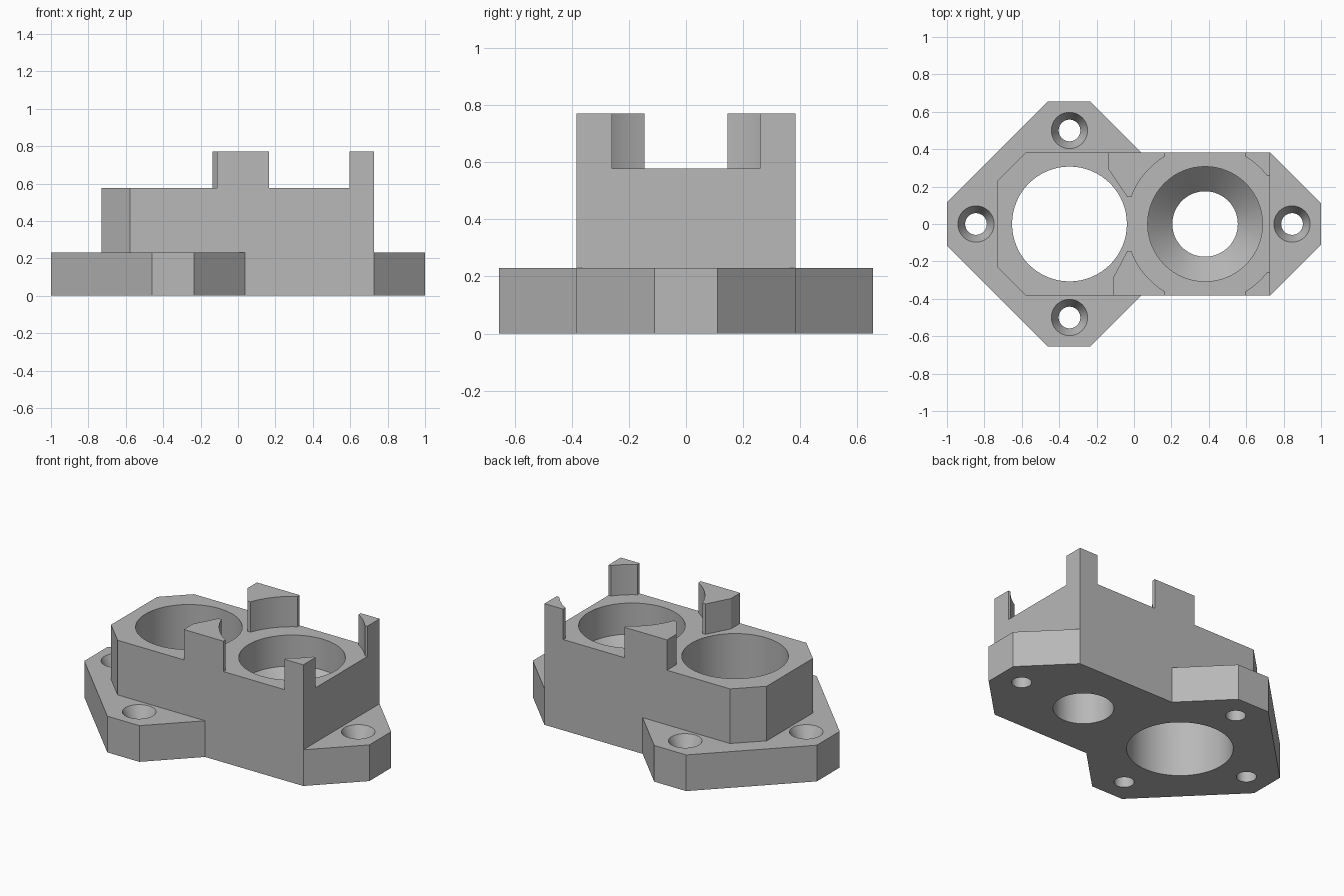
import bpy, bmesh, math

cube = bpy.data.objects.get("Cube")
if cube:
    bpy.data.objects.remove(cube, do_unlink=True)

grey = bpy.data.materials.new("mid_grey")
grey.use_nodes = True
colour = (0.48, 0.48, 0.48, 1)
grey.diffuse_color = colour
grey.node_tree.nodes["Principled BSDF"].inputs["Base Color"].default_value = colour

FLANGE_TOP, BODY_TOP, POST_TOP = 0.23, 0.577, 0.77
HALF = 0.383                      # half depth of the body
OPEN_X, SEAT_X = -0.345, 0.38     # bore centres
BORE, THROAT = 0.307, 0.175


def make_object(name, bm):
    bmesh.ops.recalc_face_normals(bm, faces=bm.faces)
    mesh = bpy.data.meshes.new(name)
    bm.to_mesh(mesh)
    bm.free()
    mesh.materials.append(grey)
    obj = bpy.data.objects.new(name, mesh)
    bpy.context.collection.objects.link(obj)
    return obj


def prism(name, outline, z0, z1):
    """Extrude a flat outline upwards."""
    bm = bmesh.new()
    face = bm.faces.new([bm.verts.new((x, y, z0)) for x, y in outline])
    top = bmesh.ops.extrude_face_region(bm, geom=[face])["geom"]
    verts = [v for v in top if isinstance(v, bmesh.types.BMVert)]
    bmesh.ops.translate(bm, verts=verts, vec=(0, 0, z1 - z0))
    return make_object(name, bm)


def turned(name, x, y, profile, sides=64):
    """Closed round solid from (radius, height) pairs."""
    bm = bmesh.new()
    rings = []
    for r, z in profile:
        rings.append([bm.verts.new((x + r * math.cos(math.tau * i / sides),
                                    y + r * math.sin(math.tau * i / sides), z))
                      for i in range(sides)])
    for low, high in zip(rings, rings[1:]):
        for i in range(sides):
            j = (i + 1) % sides
            bm.faces.new((low[i], low[j], high[j], high[i]))
    bm.faces.new(rings[0])
    bm.faces.new(rings[-1])
    return make_object(name, bm)


def combine(target, tool, operation):
    """Apply a boolean and discard the tool."""
    mod = target.modifiers.new(operation.title(), "BOOLEAN")
    mod.operation, mod.solver, mod.object = operation, "EXACT", tool
    graph = bpy.context.evaluated_depsgraph_get()
    mesh = bpy.data.meshes.new_from_object(target.evaluated_get(graph))
    target.modifiers.clear()
    target.data = mesh
    bpy.data.objects.remove(tool, do_unlink=True)


def mirrored(half):
    """Complete an outline symmetric about y = 0."""
    return half + [(x, -y) for x, y in reversed(half)]


# Flange with its diamond end and pointed end, and the tall body
housing = prism("housing", mirrored([(-1, 0.115), (-0.46, 0.655), (-0.235, 0.655),
                                     (0.037, HALF), (0.727, HALF), (1, 0.11)]),
                0, FLANGE_TOP)
body = prism("body", mirrored([(-0.73, 0.232), (-0.578, HALF), (0.727, HALF)]),
             0, BODY_TOP)
combine(housing, body, "UNION")

# Open bore and the stepped bore with a conical seat
combine(housing, turned("open_bore", OPEN_X, 0, [(BORE, -0.1), (BORE, 1)]), "DIFFERENCE")
combine(housing, turned("seat_bore", SEAT_X, 0, [(THROAT, -0.1), (THROAT, 0.25),
                                                 (BORE, 0.38), (BORE, 1)]), "DIFFERENCE")

# Countersunk screw holes
for x, y in ((-0.845, 0), (0.845, 0), (OPEN_X, 0.5), (OPEN_X, -0.5)):
    combine(housing, turned("screw_hole", x, y, [(0.058, -0.1), (0.058, 0.15), (0.097, FLANGE_TOP),
                                                 (0.097, 0.3)], 40), "DIFFERENCE")


# Posts hugging a clearance circle around the seat bore
def arc(start, end, steps):
    radius = 0.42
    return [(SEAT_X + radius * math.cos(math.radians(start + (end - start) * i / steps)),
             radius * math.sin(math.radians(start + (end - start) * i / steps)))
            for i in range(steps + 1)]


parts = [housing]
for side, label, edge in ((1, "back", -0.135), (-1, "front", -0.113)):
    middle = [(edge, HALF), (edge, 0.29), (-0.036, 0.145)] + arc(159.8, 120.8, 10) + [(0.165, HALF)]
    corner = [(0.595, HALF)] + arc(59.2, 38.2, 6) + [(0.727, 0.26), (0.727, HALF)]
    for name, outline in (("middle_post", middle), ("corner_post", corner)):
        parts.append(prism(label + "_" + name, [(x, side * y) for x, y in outline],
                           BODY_TOP, POST_TOP))

# Smooth bores, sharp edges elsewhere
bpy.ops.object.select_all(action="DESELECT")
for obj in parts:
    obj.select_set(True)
bpy.context.view_layer.objects.active = housing
bpy.ops.object.shade_smooth_by_angle(angle=math.radians(15))
